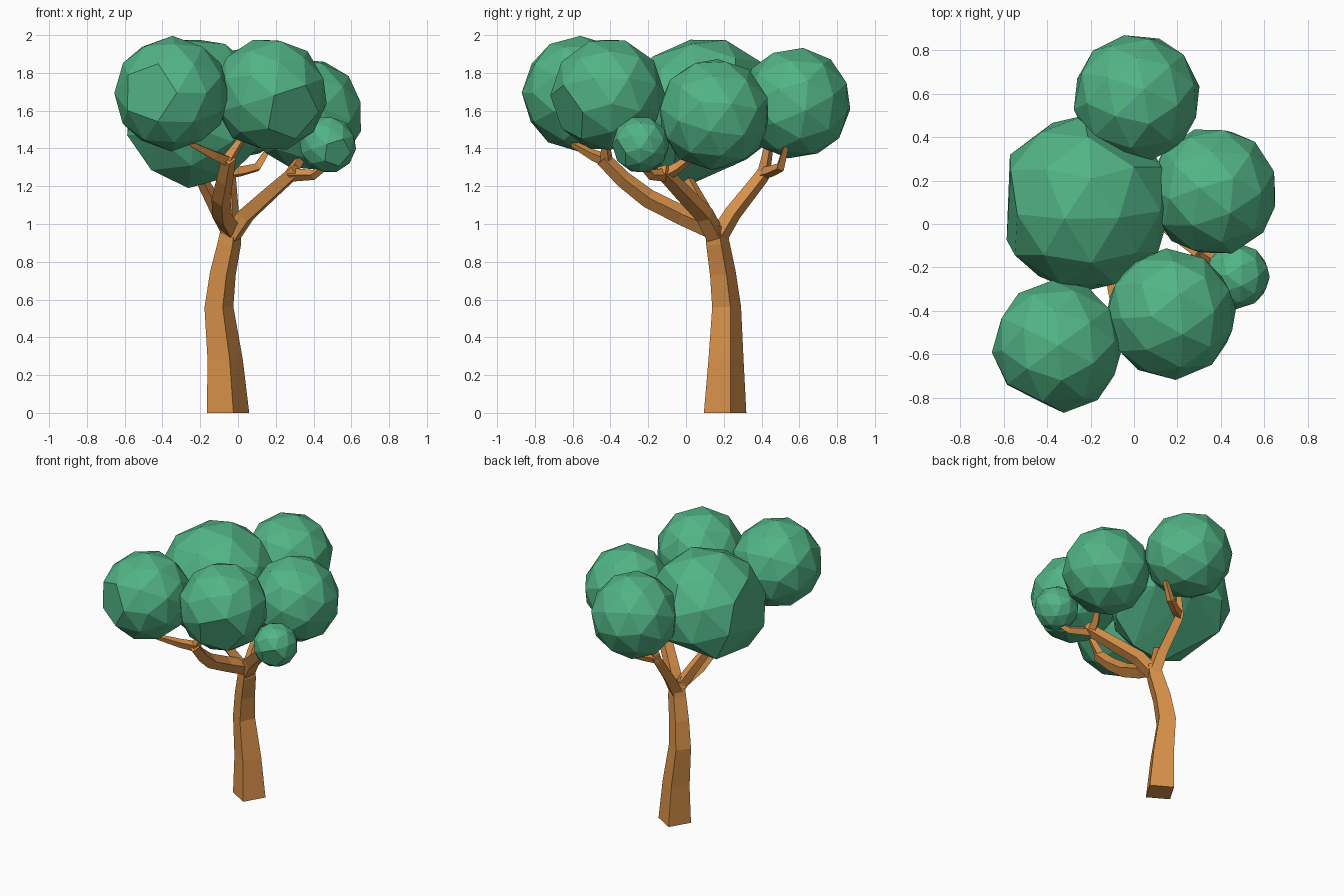
import bpy, bmesh, math
from mathutils import Vector

if "Cube" in bpy.data.objects:
    bpy.data.objects.remove(bpy.data.objects["Cube"])


def material(name, color):
    m = bpy.data.materials.new(name)
    m.diffuse_color = color
    m.use_nodes = True
    m.node_tree.nodes["Principled BSDF"].inputs["Base Color"].default_value = m.diffuse_color
    return m


bark = material("bark", (0.70, 0.29, 0.07, 1))
leaf = material("leaf", (0.085, 0.46, 0.24, 1))


def finish(name, bm, mat):
    bmesh.ops.recalc_face_normals(bm, faces=bm.faces)
    me = bpy.data.meshes.new(name)
    bm.to_mesh(me)
    bm.free()
    me.materials.append(mat)
    bpy.context.collection.objects.link(bpy.data.objects.new(name, me))


def limb(name, path, level_base=False):
    """Tapered square tube through (x, y, z, half diagonal) points."""
    pts = [Vector(p[:3]) for p in path]
    bm = bmesh.new()
    rings = []
    u = Vector((math.cos(0.25), math.sin(0.25), 0))
    for i, p in enumerate(pts):
        t = (pts[min(i + 1, len(pts) - 1)] - pts[max(i - 1, 0)]).normalized()
        if i == 0 and level_base:
            t = Vector((0, 0, 1))
        u = (u - t * u.dot(t)).normalized()
        v = t.cross(u)
        r = path[i][3]
        rings.append([bm.verts.new(p + d * r) for d in (u, v, -u, -v)])
    for a, b in zip(rings, rings[1:]):
        for k in range(4):
            n = (k + 1) % 4
            bm.faces.new((a[k], a[n], b[n], b[k]))
    bm.faces.new(rings[0])
    bm.faces.new(rings[-1])
    finish(name, bm, bark)


# Trunk and forking branches
limb("trunk", [(-.053, .207, 0, .116), (-.068, .212, .28, .096), (-.101, .215, .56, .079),
               (-.08, .195, .74, .071), (-.045, .168, .90, .064), (-.035, .158, .99, .055)],
     level_base=True)
limb("right_branch", [(-.04, .16, .93, .055), (.04, .10, 1.045, .052), (.19, -.03, 1.18, .046),
                      (.31, -.13, 1.285, .040)])
limb("right_twig_outer", [(.28, -.11, 1.26, .036), (.40, -.19, 1.26, .027), (.47, -.24, 1.31, .018)])
limb("right_twig_inner", [(.28, -.11, 1.26, .036), (.30, -.04, 1.30, .03), (.35, .05, 1.37, .022)])
limb("back_branch", [(-.04, .17, .93, .052), (-.04, .25, 1.06, .046), (-.05, .40, 1.25, .040),
                     (-.045, .43, 1.30, .034)])
limb("back_twig_right", [(-.05, .41, 1.27, .034), (.02, .45, 1.28, .03), (.10, .50, 1.30, .027),
                         (.17, .53, 1.41, .018)])
limb("back_twig_left", [(-.05, .41, 1.26, .036), (-.02, .44, 1.42, .024)])
limb("front_branch", [(-.04, .15, .97, .055), (-.085, -.02, 1.045, .052), (-.09, -.20, 1.135, .05),
                      (-.07, -.33, 1.235, .045), (-.05, -.44, 1.345, .04)])
limb("front_twig_left", [(-.06, -.42, 1.335, .036), (-.13, -.49, 1.365, .03), (-.25, -.60, 1.425, .018)])
limb("front_twig_right", [(-.06, -.42, 1.33, .036), (.02, -.43, 1.45, .02)])
limb("left_branch", [(-.05, .14, .97, .045), (-.12, .08, 1.10, .04), (-.20, 0, 1.25, .032),
                     (-.23, -.02, 1.33, .025)])


def foliage(name, center, r, pole, flat=False, cuts=()):
    """Faceted leaf ball; flat removes the pole point, cuts drop points in given directions."""
    bm = bmesh.new()
    bmesh.ops.create_icosphere(bm, subdivisions=2, radius=r)
    if flat:
        top = max(bm.verts, key=lambda v: v.co.z)
        bmesh.ops.dissolve_verts(bm, verts=[top])
    q = Vector(pole).to_track_quat('Z', 'Y')
    for v in bm.verts:
        v.co = q @ v.co
    for d in cuts:
        far = max(bm.verts, key=lambda v: v.co.dot(Vector(d)))
        bmesh.ops.delete(bm, geom=[far], context='VERTS')
    if cuts:
        bmesh.ops.convex_hull(bm, input=bm.verts)
    bmesh.ops.translate(bm, verts=bm.verts, vec=center)
    finish(name, bm, leaf)


# Leaf clusters
foliage("foliage_back", (.012, .58, 1.64), .297, (.2, -.4, .9))
foliage("foliage_right", (.365, .15, 1.58), .30, (.3, .2, .9))
foliage("foliage_front", (.17, -.415, 1.685), .304, (.45, -.8, -.35), True)
foliage("foliage_front_left", (-.35, -.565, 1.69), .306, (-.45, -.89, .02), True)
foliage("foliage_small", (.475, -.24, 1.42), .152, (.35, -.8, -.3), True)
foliage("foliage_main", (-.23, .095, 1.582), .41, (-.08, -.28, -.95),
        cuts=[(.1, .35, -.93), (-.35, .4, -.85), (-.6, 0, -.75), (.2, .7, -.7), (-.3, .75, -.6),
              (.35, .85, .3), (.45, .2, -.85), (-.95, -.3, 0)])
